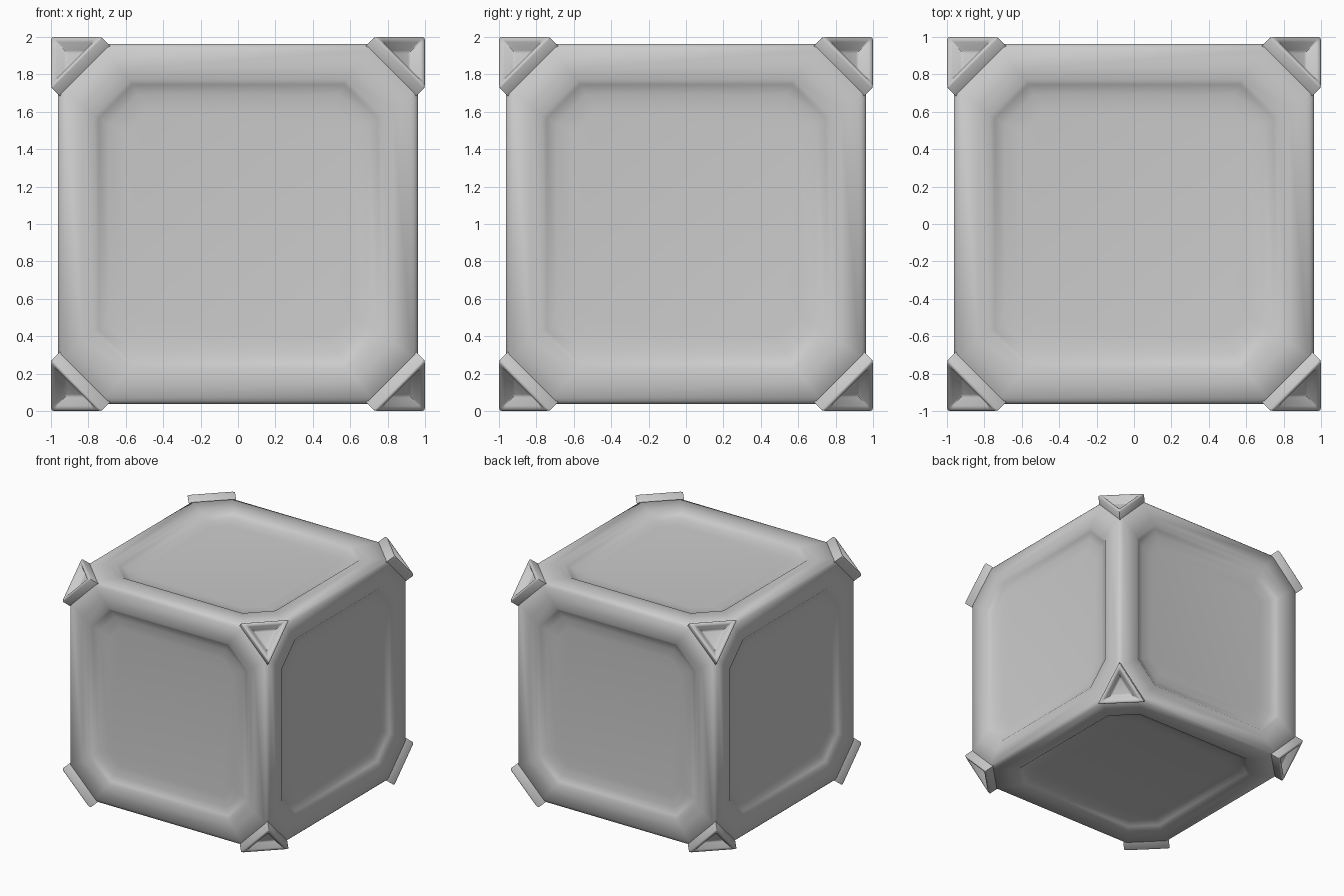
import bpy, bmesh
from mathutils import Vector
from itertools import product

if "Cube" in bpy.data.objects:
    bpy.data.objects.remove(bpy.data.objects["Cube"])


def finish(bm, name, angle):
    bmesh.ops.recalc_face_normals(bm, faces=bm.faces)
    me = bpy.data.meshes.new(name)
    bm.to_mesh(me)
    bm.free()
    ob = bpy.data.objects.new(name, me)
    ob.location = (0, 0, 1)
    bpy.context.collection.objects.link(ob)
    bpy.ops.object.select_all(action='DESELECT')
    ob.select_set(True)
    bpy.context.view_layer.objects.active = ob
    bpy.ops.object.shade_smooth_by_angle(angle=angle)
    return ob


# Crate body: cube with rounded edges and cut corners
H = 0.963
bm = bmesh.new()
bmesh.ops.create_cube(bm, size=2 * H)
bmesh.ops.bevel(bm, geom=bm.edges[:], offset=0.035, segments=3, profile=0.5, affect='EDGES')
for s in product((-1, 1), repeat=3):
    d = Vector(s)
    bmesh.ops.bisect_plane(bm, geom=bm.verts[:] + bm.edges[:] + bm.faces[:],
                           plane_co=d * (2.6 / 3), plane_no=d.normalized(), clear_outer=True)
    bmesh.ops.holes_fill(bm, edges=[e for e in bm.edges if e.is_boundary], sides=0)
bm.normal_update()

# Softly recessed octagonal panel on each side: half width, corner point, depth
panels = sorted(bm.faces, key=lambda f: f.calc_area())[-6:]
rings = [(0.83, 0.63, 0), (0.77, 0.58, 0), (0.745, 0.565, 0.02),
         (0.69, 0.535, 0.037), (0.60, 0.49, 0.045)]
for f in panels:
    n = f.normal.copy()
    axis = max(range(3), key=lambda i: abs(n[i]))
    u, w = [i for i in range(3) if i != axis]
    for half, corner, depth in rings:
        bmesh.ops.inset_individual(bm, faces=[f], thickness=0.02)
        for v in f.verts:
            big, small = (u, w) if abs(v.co[u]) > abs(v.co[w]) else (w, u)
            v.co[big] = half if v.co[big] > 0 else -half
            v.co[small] = corner if v.co[small] > 0 else -corner
            v.co[axis] = (H - depth) * (1 if n[axis] > 0 else -1)
finish(bm, "crate_body", 0.8)

# Triangular corner caps with a dished centre, mirrored to all eight corners
bm = bmesh.new()
diag = Vector((1.003, 1.003, 1.003))
pts = [diag - Vector([0.275 if i == k else 0 for i in range(3)]) for k in range(3)]
centre = sum(pts, Vector()) / 3
loops = []
for scale, t in [(1, 0.1), (1, 0), (0.77, 0), (0.45, 0.034)]:
    loops.append([bm.verts.new(centre + (p - centre) * scale - Vector((t, t, t))) for p in pts])
bm.faces.new(loops[0])
bm.faces.new(loops[-1])
for a, b in zip(loops, loops[1:]):
    for i in range(3):
        j = (i + 1) % 3
        bm.faces.new((a[i], a[j], b[j], b[i]))
bmesh.ops.recalc_face_normals(bm, faces=bm.faces)
bmesh.ops.bevel(bm, geom=bm.edges[:], offset=0.01, segments=2, profile=0.5, affect='EDGES')
caps = finish(bm, "corner_caps", 0.8)
mir = caps.modifiers.new("mirror", 'MIRROR')
mir.use_axis = (True, True, True)
mir.use_mirror_merge = False
